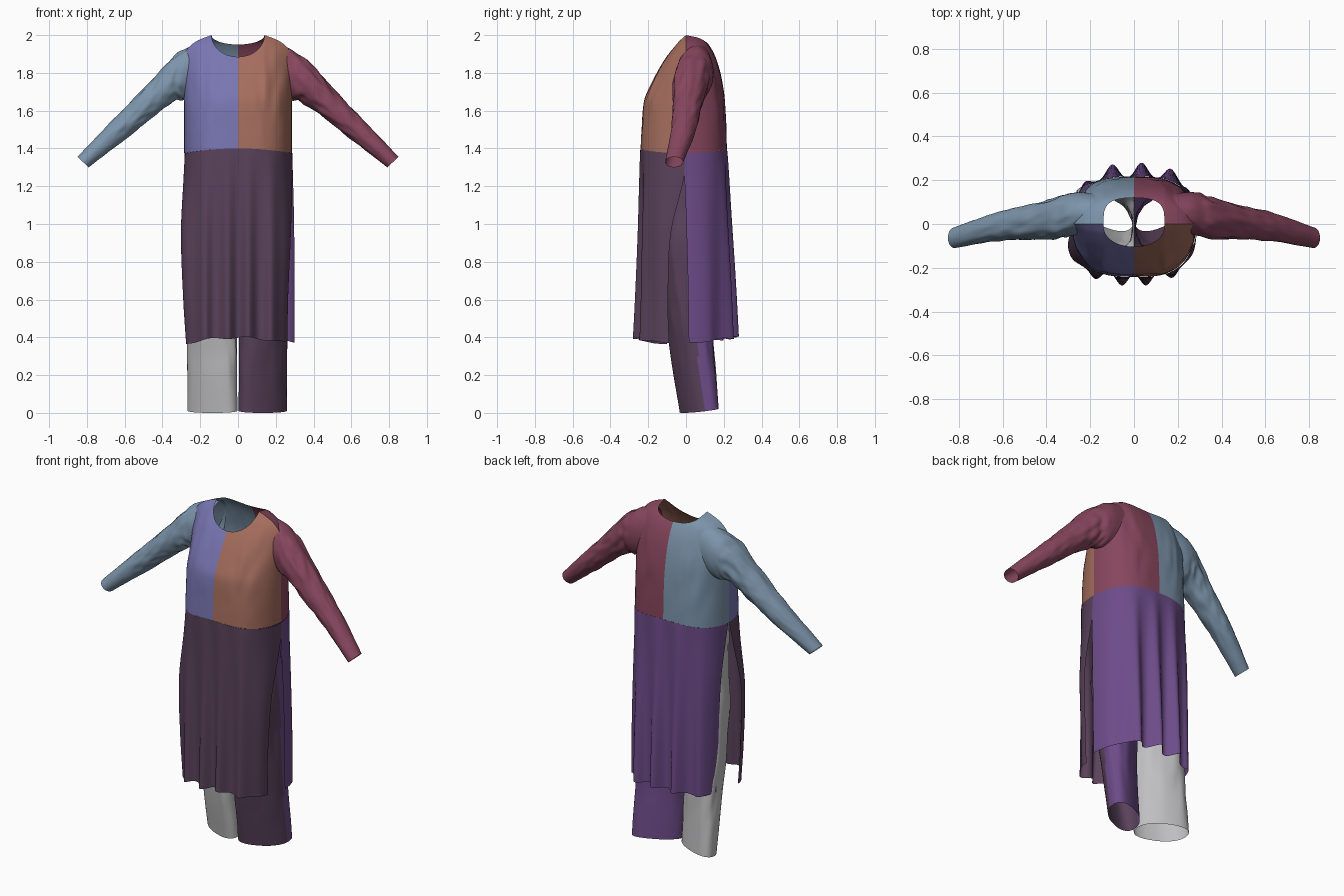
import bpy, math
from mathutils import Vector, noise

if "Cube" in bpy.data.objects:
    bpy.data.objects.remove(bpy.data.objects["Cube"])


def mat(name, r, g, b):
    m = bpy.data.materials.new(name)
    m.diffuse_color = [((c / 255 + 0.055) / 1.055) ** 2.4 for c in (r, g, b)] + [1]
    m.use_nodes = True
    m.node_tree.nodes["Principled BSDF"].inputs["Base Color"].default_value = m.diffuse_color
    return m


VIOLET = mat("violet blue", 121, 118, 178)
TERRA = mat("terracotta", 166, 110, 94)
BLUEGREY = mat("blue grey", 124, 148, 170)
MAROON = mat("maroon", 135, 70, 93)
PLUM = mat("dark plum", 90, 66, 91)
PURPLE = mat("purple", 108, 75, 136)
GREY = mat("light grey", 192, 192, 194)


def track(keys, t):
    """Smooth interpolation through (t, a, b, ...) keys."""
    if t <= keys[0][0]:
        return keys[0][1:]
    if t >= keys[-1][0]:
        return keys[-1][1:]
    i = max(k for k in range(len(keys) - 1) if keys[k][0] <= t)
    k0, k1 = keys[i], keys[i + 1]
    p, q = keys[max(i - 1, 0)], keys[min(i + 2, len(keys) - 1)]
    h = k1[0] - k0[0]
    f = (t - k0[0]) / h
    out = []
    for c in range(1, len(k0)):
        m0 = (k1[c] - p[c]) / (k1[0] - p[0]) * h
        m1 = (q[c] - k0[c]) / (q[0] - k0[0]) * h
        out.append((2*f**3 - 3*f*f + 1) * k0[c] + (f**3 - 2*f*f + f) * m0
                   + (3*f*f - 2*f**3) * k1[c] + (f**3 - f*f) * m1)
    return out


def sheet(name, rows, mats, closed=False, ref=None, rule=None, drop=None):
    """Grid of points to a smooth cloth surface facing away from ref."""
    n = len(rows[0])
    pts = [Vector(p) for r in rows for p in r]
    faces = []
    for j in range(len(rows) - 1):
        for i in range(n if closed else n - 1):
            k = (i + 1) % n
            f = (j*n + i, j*n + k, (j+1)*n + k, (j+1)*n + i)
            if not (drop and all(drop(pts[v]) for v in f)):
                faces.append(f)
    me = bpy.data.meshes.new(name)
    me.from_pydata(pts, [], faces)
    ref = Vector(ref) if ref else sum(pts, Vector()) / len(pts)
    if sum((p.center - ref).dot(p.normal) * p.area for p in me.polygons) < 0:
        me.flip_normals()
    for m in mats:
        me.materials.append(m)
    for p in me.polygons:
        p.use_smooth = True
        if rule:
            p.material_index = rule(p.center)
    ob = bpy.data.objects.new(name, me)
    bpy.context.collection.objects.link(ob)
    return ob


def cross(u):
    return math.sqrt(max(0, 1 - abs(u)**3.2))


# Depth profiles of the chest and back by height
FRONT = [(1.37, .242), (1.5, .235), (1.65, .222), (1.72, .195), (1.86, .12), (1.96, .045), (2.0, 0)]
BACK = [(1.37, .217), (1.55, .212), (1.7, .2), (1.85, .168), (1.95, .12), (1.985, .07), (2.0, 0)]
W, NECK = .285, .14


def bodice(name, side, ydir, prof, dip, m):
    xs = [NECK * math.sin(math.pi/2 * i/14) for i in range(15)]
    xs += [NECK + (W - NECK) * math.sin(math.pi/2 * i/18) for i in range(1, 19)]
    rows = []
    for x in xs:
        u = x / W
        lo = 1.40 - .025 * u*u
        f = max(0, x - NECK) / (W - NECK)
        drop = .05 * f + .05 * f**4
        top = 2 - drop - dip * math.sqrt(max(0, 1 - (x/NECK)**2))
        col = []
        for k in range(41):
            v = math.sin(math.pi/2 * k/40)
            z = lo + (top - lo) * v
            d = track(prof, z + drop)[0] * cross(u)
            fold = noise.noise((side*x*20 + 5*ydir, z*6, 3))
            d += .02 * fold * u * math.sin(math.pi * v) * cross(u)
            col.append((side * x, ydir * d, z))
        rows.append(col)
    sheet(name, rows, [m], ref=(side*.1, 0, 1.6))


bodice("bodice_front_left", -1, -1, FRONT, .115, VIOLET)
bodice("bodice_front_right", 1, -1, FRONT, .115, TERRA)
bodice("bodice_back_left", -1, 1, BACK, .05, BLUEGREY)
bodice("bodice_back_right", 1, 1, BACK, .05, MAROON)

# Sleeves: top x, top z, bottom x, bottom z, y centre, y half width
SLEEVE = [(0, .16, 1.963, .20, 1.66, .055, .085), (.12, .27, 1.932, .275, 1.655, .047, .098),
          (.27, .37, 1.86, .33, 1.65, .028, .095), (.45, .50, 1.718, .43, 1.58, .01, .08),
          (.7, .66, 1.555, .60, 1.448, -.013, .065), (1, .85, 1.355, .79, 1.30, -.063, .047)]


def sleeve(name, side, m):
    rows = []
    for j in range(81):
        t = j / 80
        tx, tz, bx, bz, yc, yh = track(SLEEVE, t)
        ring = []
        for i in range(48):
            a = 2 * math.pi * i / 48
            amp = .16 * min(1, max(0, t - .08) * 6) * (1 - t)**.7
            r = 1 + amp * noise.noise((2.5*math.cos(a) + side*4, 2.5*math.sin(a), t*13 + 1.5*math.sin(a)))
            c, s = .5 * r * math.cos(a), r * math.sin(a)
            ring.append((side * ((tx+bx)/2 + (tx-bx)*c), yc + yh*s, (tz+bz)/2 + (tz-bz)*c))
        rows.append(ring)
    sheet(name, rows, [m], closed=True)


sleeve("sleeve_left", -1, BLUEGREY)
sleeve("sleeve_right", 1, MAROON)

# Skirt panels by height: left x, right x, left edge y, right edge y, centre depth
SKIRT_F = [(.37, .275, .262, .10, .09, .228), (.6, .29, .265, .10, .095, .226),
           (.95, .302, .28, .09, .08, .228), (1.25, .288, .288, .03, .01, .236), (1.4, .28, .287, 0, 0, .242)]
SKIRT_B = [(.37, .265, .30, .075, .015, .215), (.7, .268, .30, .075, .01, .215),
           (1.05, .275, .296, .06, 0, .213), (1.28, .28, .29, .02, -.008, .215), (1.4, .285, .287, 0, 0, .217)]


def skirt(name, keys, ydir, hem, ripple, amp, m):
    rows = []
    for j in range(41):
        v = j / 40
        row = []
        for i in range(121):
            u = math.sin(math.pi * (i/120 - .5))
            top = 1.40 - .025 * u*u
            z = top + (hem(u) - top) * v
            lx, rx, le, re, d = track(keys, z)
            x = u * (lx if u < 0 else rx)
            f = (1 + u) / 2
            e = le * (1 - f) + re * f
            y = e + (d - e) * cross(u)
            y += amp * v**.8 * ripple(x) * max(0, 1 - u*u)**.6
            row.append((x, ydir * y, z))
        rows.append(row)
    sheet(name, rows, [m], ref=(0, 0, .9))


def wave(x, c, p):
    return (.5 + .5 * math.cos(2 * math.pi * (x - c) / p))**1.3


skirt("skirt_front", SKIRT_F, -1, lambda u: .398 - .03*u*u + .006*math.sin(9*u),
      lambda x: wave(abs(x), .055, .125), .055, PLUM)
skirt("skirt_back", SKIRT_B, 1, lambda u: .40 - .022*u*u + .006*math.sin(11*u),
      lambda x: wave(x, .035, .135), .066, PURPLE)

# Trouser legs by height: x centre, x half, y centre, y half, backward slant of the outer side
LEG = [(0, .131, .128, .07, .083, .42), (.4, .133, .127, .025, .107, .36), (.7, .134, .129, .012, .128, .2),
       (.84, .132, .132, .01, .14, .08), (.93, .10, .162, .01, .145, .03), (1.08, .04, .21, .01, .145, 0),
       (1.36, 0, .25, .01, .14, 0)]


def power(c, e):
    return math.copysign(abs(c)**e, c)


def leg(name, side, wide, mats, rule=None):
    rows = []
    for j in range(61):
        z = 1.36 * j / 60
        xc, xh, yc, yh, k = track(LEG, z)
        ring = []
        for i in range(56):
            a = 2 * math.pi * i / 56
            s = power(math.sin(a), .9)
            r = 1 + .06 * noise.noise((3*math.cos(a) + side*3, 3*math.sin(a), z*5)) * min(1, z*3)
            x = max(0, xc + xh * r * power(math.cos(a), .85))
            ring.append((side * wide * x, yc + k*(x - xc) + yh * r * s,
                         z + .012 * (1 + s) * max(0, 1 - z*2)))
        rows.append(ring)
    sheet(name, rows, mats, closed=True, rule=rule,
          drop=lambda p: p.z > .8 and abs(p.x) < 1e-4)


def back_half(c):
    xc, xh, yc, yh, k = track(LEG, c.z)
    return 1 if c.y > yc + .6 * k * (c.x - xc) else 0


leg("trouser_leg_left", -1, 1.035, [GREY])
leg("trouser_leg_right", 1, 1, [PLUM, PURPLE], back_half)
